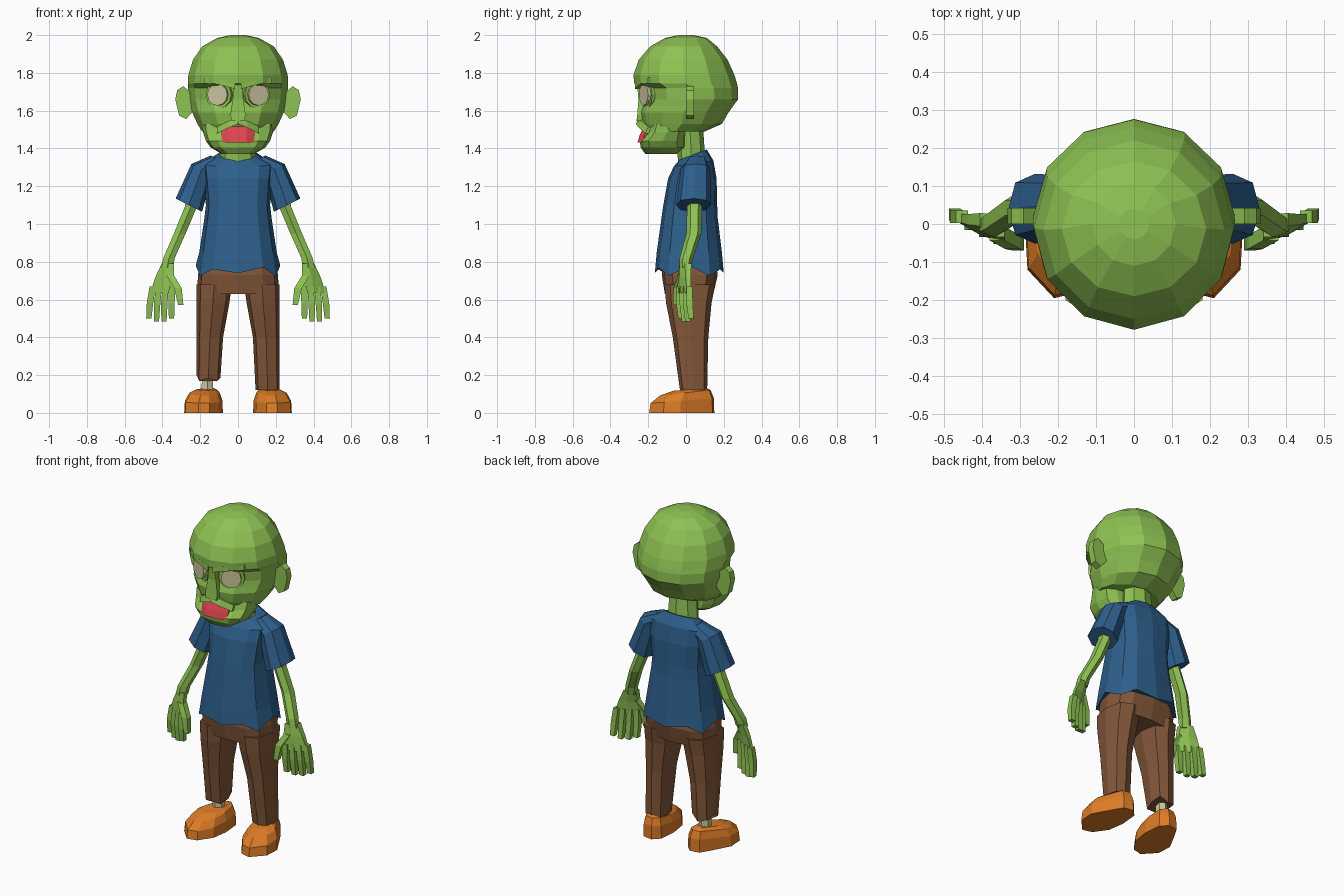
import bpy, bmesh
from math import cos, sin, pi
from mathutils import Vector

cube = bpy.data.objects.get("Cube")
if cube:
    bpy.data.objects.remove(cube, do_unlink=True)


def material(name, rgb):
    m = bpy.data.materials.new(name)
    m.use_nodes = True
    m.diffuse_color = (*rgb, 1)
    bsdf = next(n for n in m.node_tree.nodes if n.type == 'BSDF_PRINCIPLED')
    bsdf.inputs["Base Color"].default_value = (*rgb, 1)
    return m


SKIN = material("green_skin", (.27, .54, .085))
SHIRT = material("blue_cloth", (.027, .115, .26))
TROUSER = material("brown_cloth", (.225, .095, .042))
SHOE = material("orange_leather", (.72, .2, .02))
BONE = material("pale_bone", (.6, .56, .34))
RED = material("red_mouth", (.74, .058, .08))


def ring(cx, cy, z, rx, ry, n=6, power=1, tx=0, ty=0, shear=0):
    """Horizontal oval; tx, ty tilt it in height, shear slants it in plan."""
    phase, grow = (.5, 1 / cos(pi / 4)) if n == 4 else (0, 1)
    pts = []
    for i in range(n):
        a = 2 * pi * (i + phase) / n - pi / 2 * (n != 4)
        c, s = cos(a), sin(a)
        dx = rx * grow * abs(c) ** power * (1 if c > 0 else -1)
        dy = ry * grow * abs(s) ** power * (1 if s > 0 else -1)
        pts.append(Vector((cx + dx, cy + dy + shear * dx, z + tx * dx + ty * dy)))
    return pts


def span(z, rx, front, back, n=12, power=1, cx=0, ty=0):
    return ring(cx, (front + back) / 2, z, rx, (back - front) / 2, n, power, 0, ty)


def loft(name, rings, mat, side=1):
    """Skin a stack of matching rings and cap both ends."""
    bm = bmesh.new()
    rows = [[bm.verts.new((p[0] * side, p[1], p[2])) for p in r] for r in rings]
    n = len(rows[0])
    for a, b in zip(rows, rows[1:]):
        for i in range(n):
            j = (i + 1) % n
            bm.faces.new((a[i], a[j], b[j], b[i]))
    bm.faces.new(rows[0])
    bm.faces.new(rows[-1])
    bmesh.ops.recalc_face_normals(bm, faces=bm.faces)
    me = bpy.data.meshes.new(name)
    bm.to_mesh(me)
    bm.free()
    me.materials.append(mat)
    ob = bpy.data.objects.new(name, me)
    bpy.context.collection.objects.link(ob)
    return ob


def ragged(pts, steps):
    for i, p in enumerate(pts):
        p.z += steps[i % len(steps)]
    return pts


# Head: cranium with a brow ledge above recessed sockets
loft("cranium", [span(*r) for r in (
    (2.0, .04, -.04, .04), (1.985, .11, -.11, .11), (1.94, .19, -.19, .165),
    (1.87, .238, -.25, .22), (1.79, .263, -.278, .256), (1.745, .266, -.275, .27),
    (1.72, .264, -.23, .275), (1.66, .26, -.225, .276), (1.625, .25, -.235, .25),
    (1.59, .242, -.247, .225), (1.53, .215, -.235, .19), (1.49, .19, -.21, .1))], SKIN)
loft("jaw", [span(z, rx, f, b, 12, .7) for z, rx, f, b in (
    (1.53, .19, -.19, .0), (1.485, .185, -.205, .0), (1.44, .17, -.245, .0),
    (1.405, .145, -.24, .0), (1.37, .085, -.215, -.05))], SKIN)
loft("neck", [span(z, r, f, b, 8) for z, r, f, b in (
    (1.3, .1, -.04, .11), (1.37, .095, -.045, .1), (1.52, .085, -.05, .09))], SKIN)
loft("nose", [ring(0, y, z, rx, .03, 4) for y, z, rx in (
    (-.23, 1.75, .02), (-.222, 1.66, .028), (-.228, 1.58, .04), (-.232, 1.545, .035))], SKIN)

# Mouth and arched upper lip, built as slices across x
loft("mouth", [[(x, y + d, z) for y, z in
                ((-.1, 1.43), (-.1, 1.515), (-.225, 1.515), (-.245, 1.47), (-.257, 1.432))]
               for x, d in ((-.088, .025), (-.045, 0), (.045, 0), (.088, .025))], RED)
loft("upper_lip", [[(x, -.15, z), (x, -.15, z + .035), (x, y + .015, z + .035), (x, y, z)]
                   for x, y, z in ((-.11, -.215, 1.48), (-.05, -.25, 1.51),
                                   (0, -.265, 1.53), (.05, -.25, 1.51),
                                   (.11, -.215, 1.48))], SKIN)


def disc(name, radius, depth, thick, mat, side):
    """Twelve-sided disc facing forward and slightly outward."""
    u, normal = Vector((.91, .41, 0)), Vector((.41, -.91, 0))
    mid = Vector((.11, -.225, 1.685))
    loft(name, [[mid - normal * d + (u * cos(a) + Vector((0, 0, sin(a)))) * radius
                 for a in (2 * pi * i / 12 for i in range(12))]
                for d in (depth, depth + thick)], mat, side)


HEM = (.0, .03, -.015, .04, -.015, .02)
ANKLE = Vector((.16, .06, 0))
FOOT = [Vector((x, y, 0)) for x, y in (
    (.08, .0), (.09, .11), (.13, .15), (.19, .14), (.225, .08), (.285, -.03),
    (.28, -.12), (.21, -.195), (.15, -.18), (.095, -.1))]


def shoe_ring(scale, low, slope):
    pts = [ANKLE + (p - ANKLE) * scale for p in FOOT]
    for p in pts:
        p.z = low + slope * (p.y + .2)
    return pts


for side, tag in ((1, "left_"), (-1, "right_")):
    # Face details
    disc(tag + "eye", .058, 0, .035, BONE, side)
    disc(tag + "eye_socket", .074, .017, .05, SKIN, side)
    loft(tag + "brow", [[(x, y, z), (x, y, z + .03), (x, -.16, z + .03), (x, -.16, z)]
                        for x, y, z in ((.015, -.27, 1.715), (.1, -.25, 1.737),
                                        (.18, -.2, 1.745))], SKIN, side)
    ear = ((.235, 1.69), (.255, 1.70), (.29, 1.73), (.322, 1.708), (.332, 1.66),
           (.312, 1.575), (.275, 1.555), (.235, 1.6))
    loft(tag + "ear", [[(x, y, z) for x, z in ear] for y in (0, .042)], SKIN, side)

    # Sleeve, arm and hand
    loft(tag + "sleeve", [ring(x, y, z, rx, ry, 8, .85, .5) for x, y, z, rx, ry in (
        (.1, .06, 1.34, .045, .05), (.192, .05, 1.29, .055, .078),
        (.26, .04, 1.1, .07, .092))], SHIRT, side)
    loft(tag + "arm", [ring(*r) for r in (
        (.235, .045, 1.18, .036, .04), (.25, .045, 1.09, .037, .04),
        (.308, .042, .95, .036, .04), (.365, .002, .82, .035, .036),
        (.375, -.005, .77, .036, .03))], SKIN, side)
    loft(tag + "palm", [ring(x, y, z, rx, ry, 6, .8, 0, 0, .45) for x, y, z, rx, ry in (
        (.372, -.003, .79, .036, .03), (.388, -.01, .72, .055, .024),
        (.402, -.012, .635, .07, .018))], SKIN, side)
    for i in range(4):
        y = -.035 + .018 * i
        tip = .485 + .015 * (i in (0, 3))
        loft(f"{tag}finger_{i + 1}", [ring(x, yy, z, r, r, 4) for x, yy, z, r in (
            (.35 + .034 * i, y, .67, .016), (.352 + .038 * i, y, .58, .017),
            (.352 + .04 * i, y + .008, tip, .014))], SKIN, side)
    loft(tag + "thumb", [ring(*r, 4) for r in (
        (.36, -.025, .73, .02, .018), (.318, -.048, .66, .02, .018),
        (.303, -.055, .57, .014, .015))], SKIN, side)

    # Trouser leg: the right one is torn short and shows a bony ankle
    cuff = .12 if side > 0 else .185
    legs = [span(z, rx, f, b, 8, .75, cx) for z, rx, f, b, cx in (
        (.68, .094, -.115, .155, .126), (.58, .087, -.105, .135, .133),
        (.4, .07, -.07, .118, .149), (cuff, .064, -.032, .112, .157))]
    if side < 0:
        ragged(legs[-1], (.0, -.015, .02))
    loft(tag + "trouser_leg", legs, TROUSER, side)
    if side < 0:
        loft(tag + "ankle_bone", [ring(.162, .045, z, r, r) for z, r in
                                  ((.1, .036), (.25, .032))], BONE, side)

    # Shoe
    loft(tag + "shoe", [shoe_ring(1, 0, 0), shoe_ring(.97, .05, .08),
                        shoe_ring(.78, .085, .11), shoe_ring(.5, .105, .09)], SHOE, side)

# Body
loft("trouser_seat", [span(z, rx, f, b, 12, .7) for z, rx, f, b in (
    (.83, .19, -.12, .155), (.73, .212, -.128, .168), (.63, .216, -.112, .145))], TROUSER)
shirt = [span(z, rx, f, b, 12, .75, 0, ty) for z, rx, f, b, ty in (
    (1.367, .1, -.035, .11, .38), (1.32, .19, -.065, .145, .15), (1.24, .182, -.095, .162, 0),
    (1.1, .17, -.12, .165, 0), (1.03, .178, -.13, .168, 0), (.85, .205, -.155, .19, 0),
    (.74, .224, -.165, .2, 0))]
ragged(shirt[-1], HEM)
loft("shirt", shirt, SHIRT)
